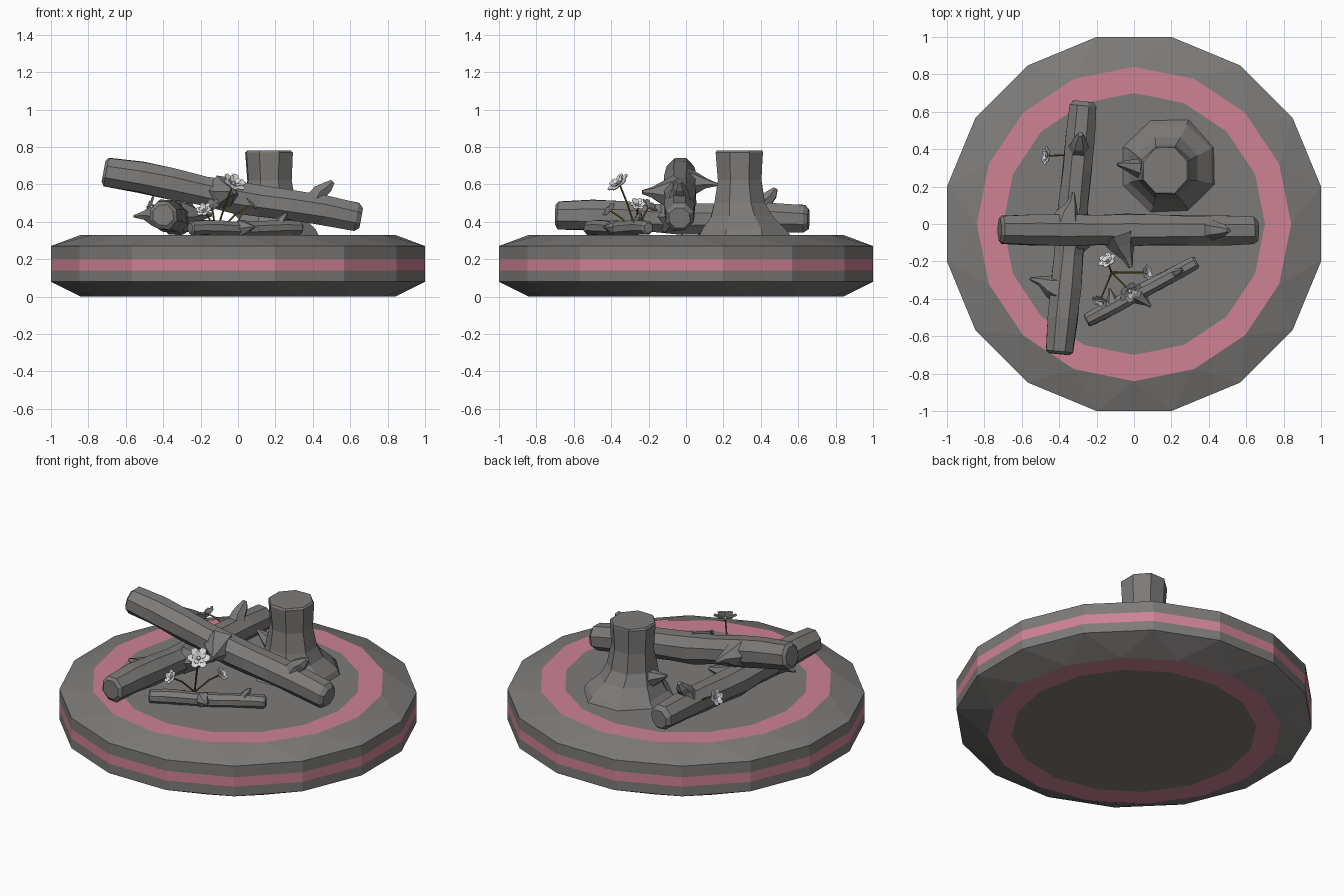
import bpy, bmesh, math, random
from mathutils import Vector, Matrix

if "Cube" in bpy.data.objects:
    bpy.data.objects.remove(bpy.data.objects["Cube"])
random.seed(4)


def material(name, rgb):
    m = bpy.data.materials.new(name)
    m.diffuse_color = (*rgb, 1)
    m.use_nodes = True
    m.node_tree.nodes["Principled BSDF"].inputs["Base Color"].default_value = m.diffuse_color
    return m


GREY = material("stone grey", (0.205, 0.198, 0.192))
PINK = material("rose pink", (0.62, 0.225, 0.30))
WHITE = material("petal white", (0.68, 0.68, 0.70))
OLIVE = material("stem olive", (0.16, 0.13, 0.03))


def finish(bm, name, mats, matrix=None):
    bmesh.ops.recalc_face_normals(bm, faces=bm.faces)
    me = bpy.data.meshes.new(name)
    bm.to_mesh(me)
    bm.free()
    for m in mats:
        me.materials.append(m)
    ob = bpy.data.objects.new(name, me)
    if matrix:
        ob.matrix_world = matrix
    bpy.context.collection.objects.link(ob)
    return ob


def loft(bm, rings, mats=None, tri=()):
    """Skin equal-count rings of points, capped at both ends."""
    vs = [[bm.verts.new(p) for p in r] for r in rings]
    n = len(vs[0])
    for i in range(len(vs) - 1):
        a, b = vs[i], vs[i + 1]
        for k in range(n):
            j = (k + 1) % n
            if i in tri:
                lo, hi = (a, b) if tri[i] else (b, a)
                fs = [bm.faces.new((lo[k], lo[j], hi[j])), bm.faces.new((lo[k], hi[j], hi[k]))]
            else:
                fs = [bm.faces.new((a[k], a[j], b[j], b[k]))]
            for f in fs:
                f.material_index = mats[i] if mats else 0
    bm.faces.new(vs[0])
    bm.faces.new(vs[-1])


def ring(c, r, axis, n=8, off=0.0, jit=0.0):
    """Circle of n points around c, facing along axis."""
    q = Vector(axis).to_track_quat('Z', 'Y')
    pts = []
    for k in range(n):
        t = off + math.tau * k / n
        rr = r * (1 + random.uniform(-jit, jit))
        pts.append(Vector(c) + q @ Vector((rr * math.cos(t), rr * math.sin(t), 0)))
    return pts


# round plinth: pink band on the rim, pink ring on top and bottom
half = math.tau / 32
prof = [(0, .70, 0), (0, .84, 0), (.08, 1.02, half), (.14, 1.02, half), (.20, 1.02, half),
        (.27, 1.02, half), (.33, .84, 0), (.33, .70, 0)]
bm = bmesh.new()
loft(bm, [ring((0, 0, z), r, (0, 0, 1), 16, o) for z, r, o in prof],
     [1, 0, 0, 1, 0, 0, 1], {1: False, 5: True})
finish(bm, "plinth", [GREY, PINK])


# logs: one shape with three knots, placed three times
def knot(bm, spine):
    pts = [Vector(p) for p, r in spine]
    d = pts[-1] - pts[0]
    loft(bm, [ring(p, r, d, 6) for p, r in spine])


def log(name, matrix):
    random.seed(7)
    bm = bmesh.new()
    spine = [(-.70, .062, 0), (-.685, .083, 0), (-.5, .088, .004), (-.33, .092, 0), (-.15, .086, -.006),
             (0, .092, -.012), (.15, .088, -.008), (.32, .086, 0), (.5, .085, .004),
             (.675, .080, 0), (.70, .060, 0)]
    loft(bm, [ring((x, 0, z), r, (1, 0, 0), 8, math.pi / 8, .05) for x, r, z in spine])
    knot(bm, [((-.34, .03, 0), .09), ((-.33, .09, 0), .06), ((-.31, .14, .005), .028), ((-.30, .20, 0), .008)])
    knot(bm, [((-.05, -.03, 0), .10), ((-.03, -.09, 0), .068), ((-.005, -.15, .01), .03), ((.01, -.20, .015), .012)])
    knot(bm, [((.44, 0, .04), .065), ((.46, 0, .10), .046), ((.49, 0, .13), .036), ((.515, 0, .165), .014)])
    finish(bm, name, [GREY], matrix)


def along(a, b, s=1.0):
    """Matrix taking local x onto the line a-b, keeping z up."""
    a, b = Vector(a), Vector(b)
    x = (b - a).normalized()
    y = Vector((0, 0, 1)).cross(x).normalized()
    m = Matrix((x, y, x.cross(y))).transposed().to_4x4()
    return Matrix.Translation((a + b) / 2) @ m @ Matrix.Scale(s, 4)


log("leaning_log", along((-.72, -.03, .67), (.66, -.035, .42)))
log("resting_log", along((-.40, -.69, .435), (-.27, .65, .415)) @ Matrix.Scale(.97, 4))
log("small_log", along((-.26, -.52, .367), (.34, -.20, .367), .48))

# tree stump with flared foot and a knot
bm = bmesh.new()
foot = [(.33, .262, .19, .31), (.36, .235, .19, .31), (.43, .18, .18, .30), (.50, .145, .17, .29),
        (.62, .125, .168, .287), (.77, .135, .166, .287), (.78, .128, .166, .287)]
loft(bm, [ring((x, y, z), r, (0, 0, 1), 8, math.pi / 8, .04) for z, r, x, y in foot])
knot(bm, [((.09, .29, .44), .075), ((.02, .30, .46), .05), ((-.05, .315, .49), .025), ((-.09, .32, .51), .008)])
finish(bm, "stump", [GREY])


# flowers: thin bent stem and two whorls of cupped petals
def flower(name, base, head, normal, size):
    base, head, normal = Vector(base), Vector(head), Vector(normal).normalized()
    bm = bmesh.new()
    mid = base.lerp(head, .55) + Vector((0, 0, .015))
    loft(bm, [ring(p, .005, head - base, 5) for p in (base, mid, head)])
    finish(bm, name + "_stem", [OLIVE])
    bm = bmesh.new()
    q = normal.to_track_quat('Z', 'Y')
    for n, s, lift, off in ((6, 1.0, .25, 0), (5, .62, .6, .4)):
        for k in range(n):
            t = off + math.tau * k / n
            outline = [(.08, 0, 0), (.55, -.36, .5), (.92, -.24, .95), (1, 0, .9), (.92, .24, .95), (.55, .36, .5)]
            layers = []
            for th in (0, .08):
                layers.append([])
                for r, w, h in outline:
                    p = Vector((r, w, h * lift + th)) * s * size
                    p.rotate(Matrix.Rotation(t, 3, 'Z'))
                    layers[-1].append(head + q @ p)
            loft(bm, layers)
    loft(bm, [ring(head + normal * size * h, size * r, normal, 6) for h, r in ((-.12, .1), (.1, .22), (.3, .12))])
    finish(bm, name + "_petals", [WHITE])


root = (-.12, -.26, .33)
flower("tall_flower", root, (-.025, -.355, .60), (.35, -.5, .6), .066)
flower("left_flower", root, (-.18, -.405, .46), (-.3, -.6, .5), .045)
flower("right_flower", root, (.065, -.26, .49), (.6, .1, .5), .042)
flower("rear_flower", root, (-.14, -.20, .48), (-.3, .5, .6), .05)
flower("side_flower", (-.34, .37, .43), (-.46, .365, .49), (-.8, .1, .4), .05)
